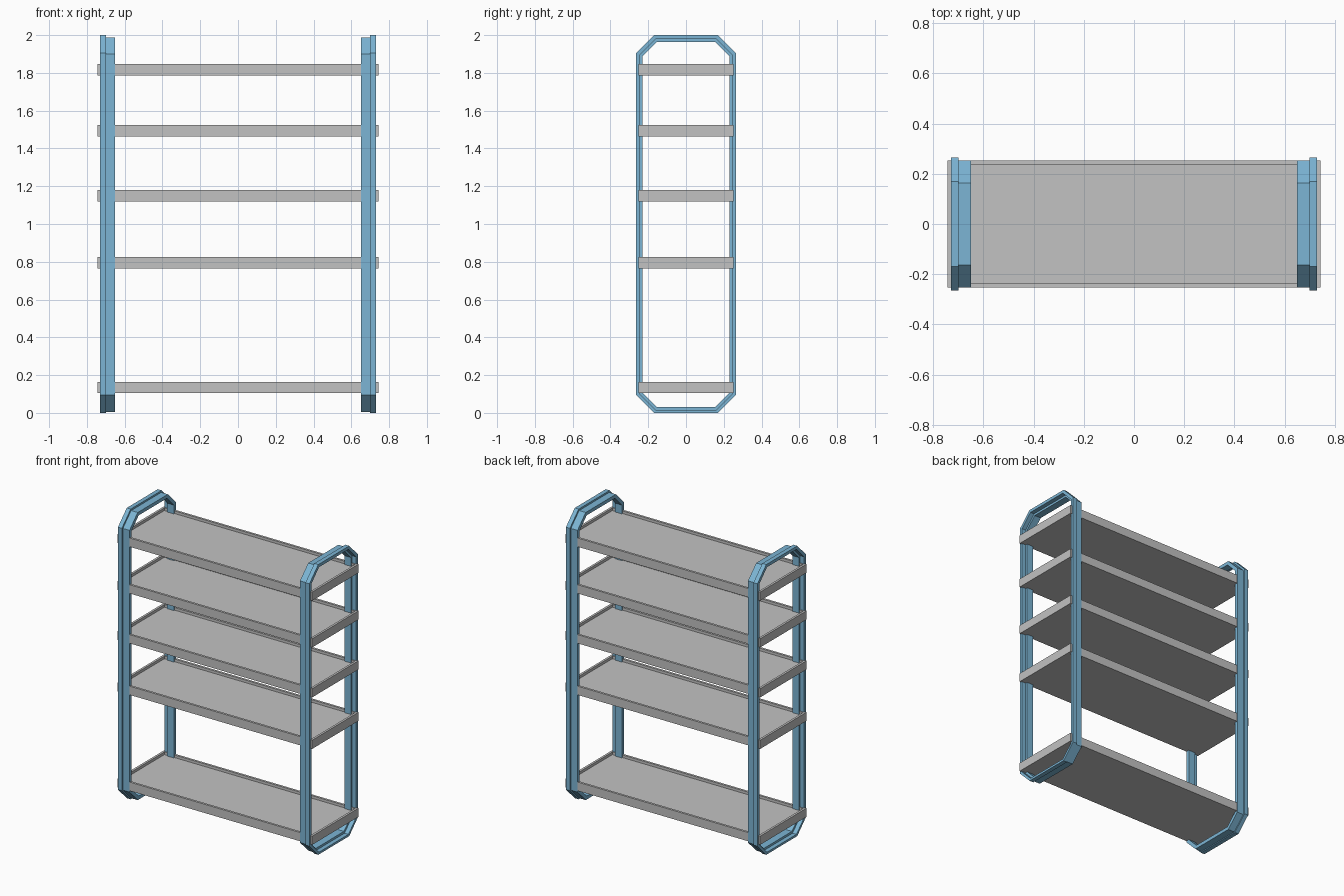
import bpy, bmesh

if "Cube" in bpy.data.objects:
    bpy.data.objects.remove(bpy.data.objects["Cube"])


def material(name, rgb):
    m = bpy.data.materials.new(name)
    m.diffuse_color = (*rgb, 1)
    m.use_nodes = True
    m.node_tree.nodes["Principled BSDF"].inputs["Base Color"].default_value = m.diffuse_color
    return m


blue = material("light blue", (0.20, 0.46, 0.66))
grey = material("light grey", (0.54, 0.54, 0.54))


def finish(bm, name, mat):
    bmesh.ops.recalc_face_normals(bm, faces=bm.faces)
    me = bpy.data.meshes.new(name)
    bm.to_mesh(me)
    bm.free()
    me.materials.append(mat)
    ob = bpy.data.objects.new(name, me)
    bpy.context.collection.objects.link(ob)
    return ob


def octagon(off):
    """Tall chamfered loop in the YZ plane, offset inward."""
    y, c = 0.265 - off, 0.096 - 0.586 * off
    lo, hi = max(0, off - 0.006), 2 - off
    return [(y, lo + c), (y, hi - c), (y - c, hi), (c - y, hi),
            (-y, hi - c), (-y, lo + c), (c - y, lo), (y - c, lo)]


# Stepped section of the side frames: (x, inward offset)
SECTION = [(0.73, 0), (0.70, 0), (0.70, 0.012), (0.65, 0.012),
           (0.65, 0.036), (0.70, 0.036), (0.70, 0.021), (0.73, 0.021)]


def side_frame(name, side):
    bm = bmesh.new()
    loops = [[bm.verts.new((side * x, y, z)) for y, z in octagon(off)]
             for x, off in SECTION]
    for a, b in zip(loops, loops[1:] + loops[:1]):
        for i in range(8):
            j = (i + 1) % 8
            bm.faces.new((a[i], a[j], b[j], b[i]))
    finish(bm, name, blue)


side_frame("left_frame", -1)
side_frame("right_frame", 1)


# Shallow tray shelves with a raised rim
def shelf(name, z):
    bm = bmesh.new()
    bmesh.ops.create_cube(bm, size=1)
    for v in bm.verts:
        v.co = (v.co.x * 1.485, v.co.y * 0.505, v.co.z * 0.06 + z)
    bm.normal_update()
    top = max(bm.faces, key=lambda f: f.normal.z)
    bmesh.ops.inset_region(bm, faces=[top], thickness=0.022)
    # walls of the recess
    res = bmesh.ops.extrude_face_region(bm, geom=[top])
    floor = [g for g in res["geom"] if isinstance(g, bmesh.types.BMVert)]
    bmesh.ops.translate(bm, verts=floor, vec=(0, 0, -0.018))
    if top.is_valid:
        bm.faces.remove(top)
    finish(bm, name, grey)


for n, z in enumerate((0.134, 0.795, 1.150, 1.494, 1.816)):
    shelf(f"shelf_{n + 1}", z)
